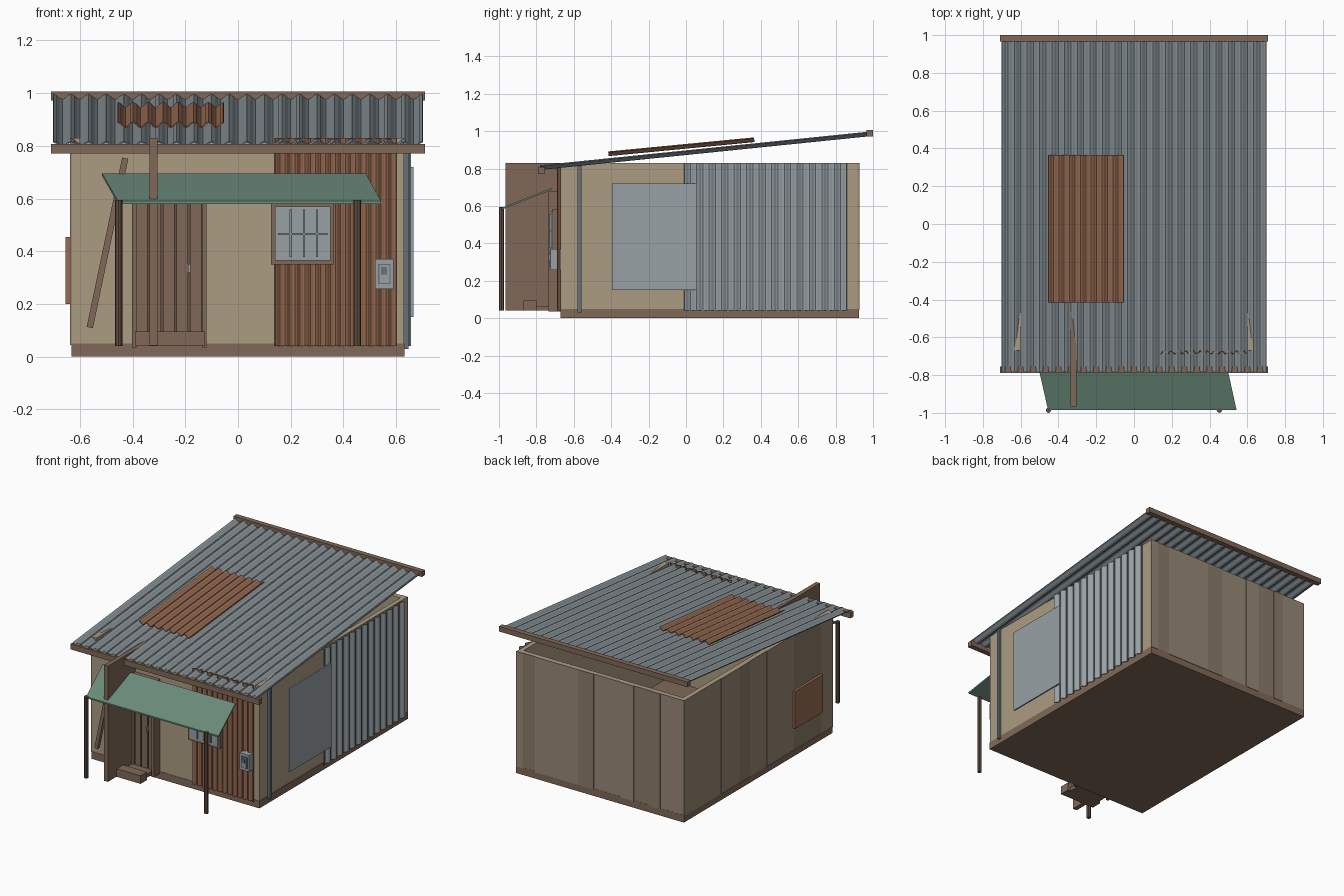
import bpy, math, random
from mathutils import Vector

if "Cube" in bpy.data.objects:
    bpy.data.objects.remove(bpy.data.objects["Cube"])

random.seed(4)


def material(name, r, g, b):
    m = bpy.data.materials.new(name)
    lin = [((c / 255 + 0.055) / 1.055) ** 2.4 for c in (r, g, b)]
    m.diffuse_color = (*lin, 1)
    m.use_nodes = True
    m.node_tree.nodes["Principled BSDF"].inputs["Base Color"].default_value = m.diffuse_color
    return m


TAN = material("tan plaster", 172, 156, 130)
BROWN = material("brown timber", 128, 105, 88)
DARK = material("dark timber", 98, 79, 67)
PLANK = material("weathered plank", 152, 137, 119)
PLANK2 = material("grey brown plank", 140, 124, 106)
RUST = material("rusty iron", 152, 108, 82)
ROOF = material("roof iron", 135, 145, 150)
METAL = material("light metal", 152, 161, 166)
SLATE = material("dark metal", 102, 113, 120)
GREEN = material("green canvas", 108, 140, 122)


def mesh(name, verts, faces, mat):
    me = bpy.data.meshes.new(name)
    me.from_pydata([tuple(v) for v in verts], [], faces)
    me.materials.append(mat)
    ob = bpy.data.objects.new(name, me)
    bpy.context.collection.objects.link(ob)
    return ob


def box(name, x, y, z, mat):
    """Box from (min, max) pairs on each axis."""
    v = [(a, b, c) for a in x for b in y for c in z]
    f = [(0, 1, 3, 2), (4, 6, 7, 5), (0, 4, 5, 1), (2, 3, 7, 6), (0, 2, 6, 4), (1, 5, 7, 3)]
    return mesh(name, v, f, mat)


def sheet(name, origin, across, along, waves, amp, mat, thick=0.005, steps=6):
    """Corrugated sheet: the wave runs over 'across', ridges follow 'along'."""
    o, a, l = Vector(origin), Vector(across), Vector(along)
    n = a.cross(l).normalized()
    count = waves * steps
    verts = []
    for i in range(count + 1):
        p = o + a * (i / count) + n * (amp * math.cos(2 * math.pi * i / steps))
        verts += [p, p + l]
    faces = [(2 * i, 2 * i + 2, 2 * i + 3, 2 * i + 1) for i in range(count)]
    ob = mesh(name, verts, faces, mat)
    mod = ob.modifiers.new("thickness", "SOLIDIFY")
    mod.thickness = thick
    mod.offset = 0
    return ob


def beam(name, p, q, r, mat, sides=8):
    """Round pole between two points."""
    p, q = Vector(p), Vector(q)
    bpy.ops.mesh.primitive_cylinder_add(vertices=sides, radius=r, depth=(q - p).length, location=(p + q) / 2)
    ob = bpy.context.object
    ob.name = name
    ob.rotation_euler = (q - p).to_track_quat('Z', 'Y').to_euler()
    ob.data.materials.append(mat)
    return ob


# base and hollow walls
box("floor_base", (-0.632, 0.632), (-0.672, 0.925), (0, 0.05), BROWN)
box("left_wall", (-0.63, -0.60), (-0.67, 0.92), (0.05, 0.83), TAN)
box("right_wall", (0.60, 0.63), (-0.67, 0.92), (0.05, 0.83), TAN)
box("back_wall", (-0.60, 0.60), (0.89, 0.92), (0.05, 0.83), TAN)
box("front_wall", (-0.60, 0.60), (-0.67, -0.64), (0.05, 0.79), TAN)


# plank cladding on the back and left walls, uneven widths and tones
def cladding(name, start, end, place):
    tones = [PLANK, PLANK2, PLANK, BROWN, PLANK2, PLANK]
    pos, i = start, 0
    while pos < end - 0.001:
        w = random.uniform(0.07, 0.13)
        nxt = end if pos + w > end - 0.05 else pos + w
        depth = random.choice((0.004, 0.008))
        place(f"{name}_{i}", pos, nxt, depth, random.choice(tones))
        pos, i = nxt, i + 1


cladding("back_plank", -0.632, 0.632,
         lambda n, a, b, d, m: box(n, (a, b), (0.918, 0.92 + d), (0.045, 0.83), m))
cladding("left_plank", -0.67, 0.92,
         lambda n, a, b, d, m: box(n, (-0.63 - d, -0.628), (a, b), (0.045, 0.83), m))
box("left_rust_patch", (-0.655, -0.636), (-0.54, -0.24), (0.20, 0.455), RUST)

# right wall sheets
sheet("right_corrugated_sheet", (0.644, -0.01, 0.04), (0, 0.87, 0), (0, 0, 0.79), 13, 0.009, METAL)
box("right_flat_sheet", (0.655, 0.665), (-0.395, 0.055), (0.15, 0.72), METAL)
box("right_metal_strip", (0.63, 0.647), (-0.58, -0.56), (0.03, 0.83), SLATE)

# corrugated roof with end boards and a rusty patch
sheet("roof", (-0.70, -0.78, 0.805), (1.40, 0, 0), (0, 1.76, 0.18), 21, 0.010, ROOF)
sheet("roof_patch", (-0.455, -0.415, 0.879), (0.40, 0, 0), (0, 0.78, 0.075), 7, 0.010, RUST)
box("front_fascia", (-0.71, 0.71), (-0.79, -0.755), (0.77, 0.807), BROWN)
box("back_fascia", (-0.71, 0.71), (0.965, 1.0), (0.972, 1.007), BROWN)

# rusty front cladding
sheet("front_rust_sheet", (0.14, -0.680, 0.04), (0.46, 0, 0), (0, 0, 0.79), 12, 0.008, RUST)

# window with frame and glazing bars
box("window_frame", (0.125, 0.365), (-0.715, -0.67), (0.35, 0.585), BROWN)
box("window_pane", (0.14, 0.35), (-0.721, -0.70), (0.365, 0.57), METAL)
for i, x in enumerate((0.20, 0.25, 0.30)):
    box(f"window_bar_{i}", (x - 0.004, x + 0.004), (-0.729, -0.72), (0.378, 0.558), ROOF)
box("window_cross_bar", (0.152, 0.34), (-0.729, -0.72), (0.461, 0.469), ROOF)

# plank door, frame, handle
box("door_backing", (-0.39, -0.13), (-0.69, -0.66), (0.045, 0.65), DARK)
for i in range(5):
    x = -0.386 + i * 0.051
    box(f"door_plank_{i}", (x, x + 0.043), (-0.705, -0.68), (0.045, 0.65), BROWN)
for side, x in (("left", -0.402), ("right", -0.137)):
    box(f"door_post_{side}", (x, x + 0.017), (-0.735, -0.67), (0.035, 0.68), BROWN)
box("door_lintel", (-0.402, -0.12), (-0.735, -0.67), (0.655, 0.68), BROWN)
box("door_handle", (-0.19, -0.18), (-0.72, -0.70), (0.32, 0.352), METAL)

# upright board standing out through the front wall
box("upright_board", (-0.335, -0.305), (-0.965, -0.39), (0.042, 0.83), BROWN)

# steps
box("front_step", (-0.39, -0.125), (-0.87, -0.80), (0.04, 0.095), BROWN)
box("rear_step", (-0.37, -0.145), (-0.80, -0.69), (0.04, 0.065), BROWN)

# skewed awning on two round posts
top = [(-0.455, -0.985, 0.59), (0.543, -0.985, 0.59), (0.485, -0.72, 0.695), (-0.515, -0.72, 0.695)]
low = [(x, y, z - 0.01) for x, y, z in top]
mesh("awning", top + low, [(0, 1, 2, 3), (7, 6, 5, 4), (0, 4, 5, 1), (1, 5, 6, 2), (2, 6, 7, 3), (3, 7, 4, 0)], GREEN)
for side, x in (("left", -0.453), ("right", 0.452)):
    beam(f"awning_post_{side}", (x, -0.986, 0.04), (x, -0.986, 0.595), 0.014, DARK)

# leaning prop beside the door
prop = box("leaning_prop", (-0.012, 0.012), (-0.012, 0.012), (-0.328, 0.328), BROWN)
prop.location = (-0.495, -0.715, 0.432)
prop.rotation_euler = (0, math.atan2(0.135, 0.645), 0)

# meter box
box("meter_box", (0.52, 0.59), (-0.725, -0.67), (0.257, 0.37), METAL)
box("meter_rim", (0.532, 0.578), (-0.730, -0.72), (0.275, 0.352), SLATE)
box("meter_plate", (0.536, 0.574), (-0.733, -0.725), (0.279, 0.348), METAL)
box("meter_dial", (0.542, 0.566), (-0.737, -0.73), (0.312, 0.340), SLATE)
